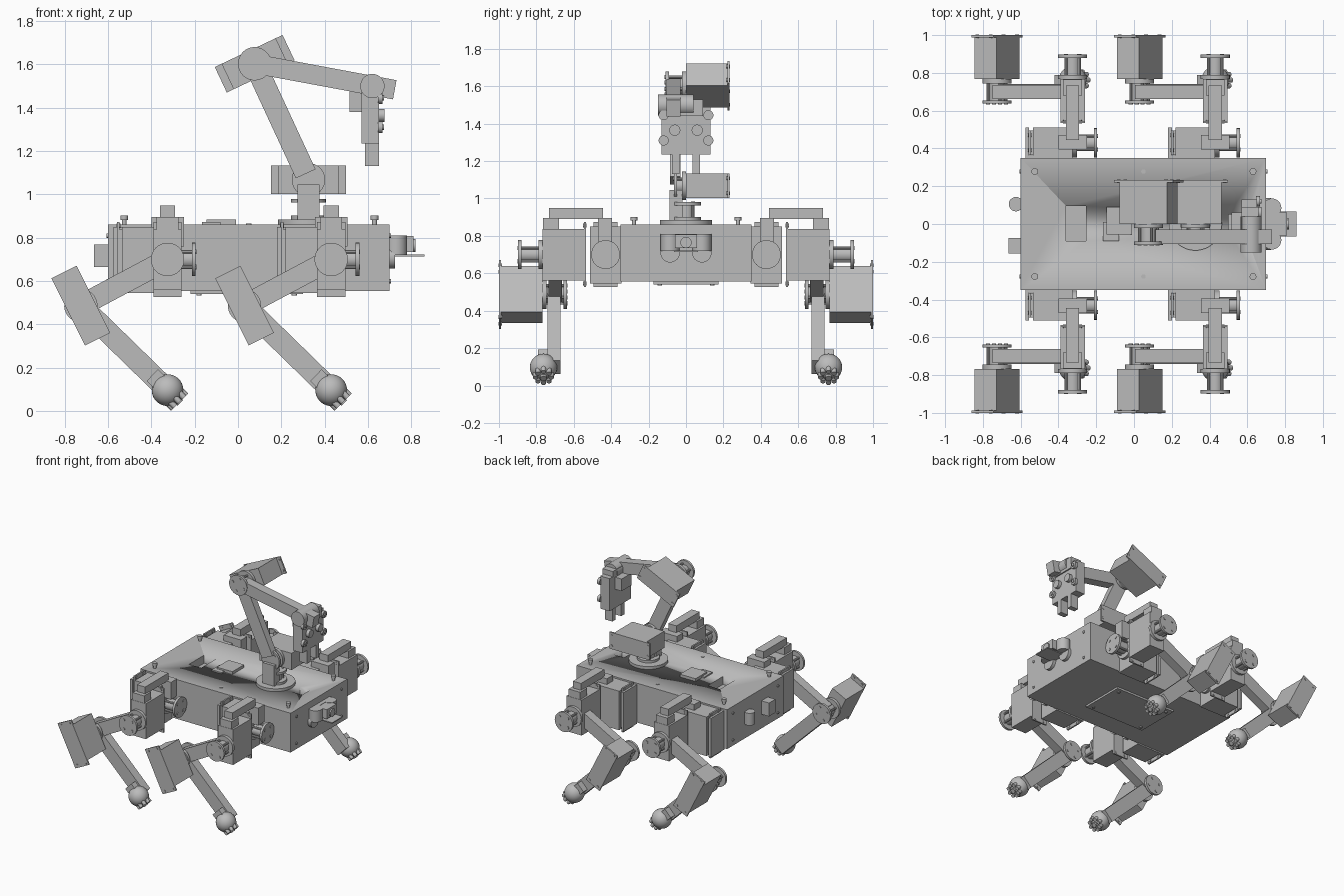
import bpy, bmesh
from math import pi, cos, sin, radians
from mathutils import Matrix, Vector

cube = bpy.data.objects.get("Cube")
if cube:
    bpy.data.objects.remove(cube, do_unlink=True)

grey = bpy.data.materials.new("light grey")
grey.use_nodes = True
grey.diffuse_color = (0.5, 0.5, 0.5, 1)
grey.node_tree.nodes["Principled BSDF"].inputs["Base Color"].default_value = (0.5, 0.5, 0.5, 1)

X, Y, Z = Vector((1, 0, 0)), Vector((0, 1, 0)), Vector((0, 0, 1))
WORLD = Matrix.Identity(4)


def box(bm, x, y, z, m=WORLD):
    """Box from three (low, high) ranges."""
    spans = [sorted(s) for s in (x, y, z)]
    mid = Vector([(a + b) / 2 for a, b in spans])
    size = [b - a for a, b in spans]
    bmesh.ops.create_cube(bm, size=1, matrix=m @ Matrix.Translation(mid) @ Matrix.Diagonal((*size, 1)))


def cyl(bm, start, direction, length, r, m=WORLD, sides=32):
    """Cylinder from a start point along a direction."""
    start, d = Vector(start), Vector(direction).normalized()
    turn = d.to_track_quat('Z', 'Y').to_matrix().to_4x4()
    bmesh.ops.create_cone(bm, cap_ends=True, segments=sides, radius1=r, radius2=r, depth=length,
                          matrix=m @ Matrix.Translation(start + d * length / 2) @ turn)


def finish(name, bm):
    mesh = bpy.data.meshes.new(name)
    bm.to_mesh(mesh)
    bm.free()
    mesh.materials.append(grey)
    mesh.shade_smooth()
    mesh.set_sharp_from_angle(angle=radians(35))
    ob = bpy.data.objects.new(name, mesh)
    bpy.context.scene.collection.objects.link(ob)
    return ob


def spool(bm, m, length=0.13, r=0.077):
    """Two horn discs on a core, running along local -y."""
    cyl(bm, (0, 0, 0), -Y, 0.022, r, m)
    cyl(bm, (0, 0, 0), -Y, length, r * 0.55, m)
    cyl(bm, (0, 0.018 - length, 0), -Y, 0.018, r, m)
    for k in range(4):
        a = pi / 4 + k * pi / 2
        cyl(bm, (cos(a) * r * 0.65, -length + 0.01, sin(a) * r * 0.65), -Y, 0.014, 0.011, m, 12)
        cyl(bm, (cos(a) * r * 0.65, 0, sin(a) * r * 0.65), -Y, length, 0.008, m, 8)


def servo(name, origin, long, back, length=0.13):
    """Motor body, screwed end flange and output spool."""
    long, back = Vector(long).normalized(), Vector(back)
    m = Matrix.Translation(origin) @ Matrix((long, back, long.cross(back))).transposed().to_4x4()
    bm = bmesh.new()
    box(bm, (-0.138, 0.138), (0, 0.222), (-0.065, 0.065), m)
    box(bm, (-0.173, 0.173), (0.221, 0.233), (-0.065, 0.065), m)
    for i in (-1, 1):
        for j in (-1, 1):
            cyl(bm, (i * 0.155, 0.217, j * 0.04), Y, 0.019, 0.01, m, 12)
    spool(bm, m, length)
    return finish(name, bm)


def link(name, p, q, y, width, start=0.0, over=0.0):
    """Straight bar between two points of the xz plane."""
    d = Vector((q[0] - p[0], 0, q[1] - p[1]))
    n = d.normalized()
    m = Matrix.Translation((p[0], 0, p[1])) @ Matrix((n, Y, n.cross(Y))).transposed().to_4x4()
    bm = bmesh.new()
    box(bm, (start, d.length + over), y, (-width / 2, width / 2), m)
    return finish(name, bm)


# Main body with recessed deck openings
bm = bmesh.new()
box(bm, (-0.6, 0.7), (-0.35, 0.35), (0.555, 0.862))
body = finish("body", bm)
bm = bmesh.new()
box(bm, (-0.36, -0.255), (-0.09, 0.095), (0.8, 0.9))
box(bm, (0.5, 0.59), (-0.05, 0.05), (0.8, 0.9))
cutter = finish("deck_cutter", bm)
cutter.hide_render = True
cutter.hide_viewport = True
cut = body.modifiers.new("openings", 'BOOLEAN')
cut.operation, cut.object, cut.solver = 'DIFFERENCE', cutter, 'EXACT'

# Belly plate, deck hatch and fasteners
bm = bmesh.new()
box(bm, (-0.22, 0.3), (-0.175, 0.175), (0.54, 0.556))
for x in (-0.18, 0.26):
    for y in (-0.14, 0.14):
        cyl(bm, (x, y, 0.545), -Z, 0.011, 0.012, sides=12)
finish("belly_plate", bm)

bm = bmesh.new()
box(bm, (-0.165, -0.08), (-0.09, 0.01), (0.86, 0.872))
box(bm, (-0.145, -0.01), (-0.055, 0.09), (0.86, 0.884))
finish("deck_hatch", bm)

bm = bmesh.new()
for y in (-0.278, 0.278):
    for x in (-0.525, 0.63):
        cyl(bm, (x, y, 0.86), Z, 0.03, 0.011, sides=16)
        cyl(bm, (x, y, 0.882), Z, 0.02, 0.018, sides=16)
    cyl(bm, (0.05, y, 0.86), Z, 0.006, 0.012, sides=16)
    for z in (0.6, 0.81):
        cyl(bm, (0.698, y, z), X, 0.008, 0.01, sides=12)
        cyl(bm, (-0.598, y, z), -X, 0.008, 0.01, sides=12)
finish("body_bolts", bm)

# Sensor group at one end, connectors at the other
bm = bmesh.new()
box(bm, (0.69, 0.73), (-0.12, 0.12), (0.72, 0.81))
for y in (-0.085, 0.085):
    cyl(bm, (0.73, y, 0.72), Z, 0.09, 0.05)
    cyl(bm, (0.695, y, 0.71), X, 0.03, 0.052)
box(bm, (0.7, 0.81), (-0.06, 0.06), (0.735, 0.808))
box(bm, (0.7, 0.86), (-0.065, 0.065), (0.714, 0.722))
cyl(bm, (0.8, 0, 0.765), X, 0.02, 0.03)
finish("sensor_head", bm)

bm = bmesh.new()
box(bm, (-0.665, -0.59), (-0.155, -0.075), (0.665, 0.77))
cyl(bm, (-0.625, 0.105, 0.67), Z, 0.095, 0.038)
box(bm, (-0.625, -0.59), (0.075, 0.135), (0.68, 0.755))
finish("rear_connectors", bm)


def leg(tag, hx, s):
    """One leg; hx is the hip position, s the side."""
    hip, knee, foot = (hx, 0.7), (hx - 0.4, 0.487), (hx, 0.097)

    # Hip housing and motors
    bm = bmesh.new()
    box(bm, (hx - 0.25, hx - 0.23), (s * 0.345, s * 0.512), (0.545, 0.85))
    box(bm, (hx - 0.21, hx), (s * 0.345, s * 0.512), (0.545, 0.85))
    box(bm, (hx - 0.25, hx), (s * 0.345, s * 0.362), (0.545, 0.85))
    finish(tag + "_hip_housing", bm)
    servo(tag + "_hip_motor", (hx, s * 0.43, 0.7), Z, -X)
    servo(tag + "_thigh_motor", (hx, s * 0.767, 0.7), Z, (0, -s, 0))

    # Arched bracket joining the two motors
    bm = bmesh.new()
    box(bm, (hx - 0.035, hx + 0.035), (s * 0.733, s * 0.445), (0.89, 0.948))
    box(bm, (hx - 0.05, hx + 0.05), (s * 0.765, s * 0.68), (0.83, 0.895))
    box(bm, (hx - 0.075, hx + 0.075), (s * 0.47, s * 0.395), (0.76, 0.895))
    finish(tag + "_hip_bracket", bm)

    # Limbs and knee
    link(tag + "_thigh", hip, knee, (s * 0.662, s * 0.735), 0.1)
    servo(tag + "_knee_motor", (knee[0], s * 0.767, knee[1]), (0.447, 0, -0.894), (0, s, 0))
    link(tag + "_calf", knee, foot, (s * 0.67, s * 0.74), 0.1)
    link(tag + "_ankle", knee, foot, (s * 0.69, s * 0.79), 0.075, start=0.46)

    # Ball foot with grip studs
    bm = bmesh.new()
    centre = Vector((hx, s * 0.762, 0.097))
    bmesh.ops.create_uvsphere(bm, u_segments=32, v_segments=20, radius=0.073,
                              matrix=Matrix.Translation(centre))
    down = Vector((1, 0, -1)).normalized()
    side = down.cross(Y)
    cyl(bm, centre, down, 0.084, 0.018, sides=12)
    for k in range(8):
        a = k * pi / 4
        ring = (Y * cos(a) + side * sin(a)) * 0.042
        cyl(bm, centre + ring, down, 0.078, 0.014, sides=12)
    finish(tag + "_foot", bm)


for end, hx in (("rear", -0.325), ("fore", 0.43)):
    for flank, s in (("near", -1), ("far", 1)):
        leg(end + "_" + flank, hx, s)

# Arm turntable and pedestal
shoulder, elbow, wrist = (0.325, 1.068), (0.077, 1.603), (0.62, 1.502)
bm = bmesh.new()
cyl(bm, (0.325, 0, 0.86), Z, 0.024, 0.14, sides=48)
upright = Matrix.Translation((0.325, 0, 0.88)) @ Matrix.Rotation(-pi / 2, 4, 'X')
spool(bm, upright, 0.1, 0.08)
box(bm, (0.275, 0.375), (-0.088, -0.02), (0.885, 1.045))
finish("arm_pedestal", bm)

# Arm motors and links
servo("shoulder_motor", (0.325, 0, 1.068), X, Y, 0.065)
servo("elbow_motor", (0.077, 0, 1.603), (0.904, 0, 0.427), Y, 0.11)
link("lower_arm", shoulder, elbow, (-0.085, -0.03), 0.1, 0.03)
link("upper_arm", elbow, wrist, (-0.105, -0.03), 0.09, 0.03, 0.105)

# Gripper with wrist joint, screws and two fingers
bm = bmesh.new()
cyl(bm, (0.62, -0.15, 1.5), Y, 0.19, 0.056)
box(bm, (0.57, 0.66), (-0.09, 0.09), (1.44, 1.53))
box(bm, (0.57, 0.65), (-0.132, 0.13), (1.235, 1.49))
box(bm, (0.515, 0.575), (-0.06, 0.06), (1.38, 1.475))
for y in (-0.12, 0.12):
    for z in (1.31, 1.445):
        cyl(bm, (0.645, y, z), X, 0.022, 0.027, sides=16)
        cyl(bm, (0.66, y, z), X, 0.014, 0.012, sides=12)
for y in (-0.06, 0.06):
    cyl(bm, (0.645, y, 1.365), X, 0.03, 0.03, sides=20)
finish("gripper_body", bm)
for side, s in (("near", -1), ("far", 1)):
    bm = bmesh.new()
    box(bm, (0.585, 0.65), (s * 0.035, s * 0.075), (1.13, 1.25))
    finish(side + "_gripper_finger", bm)
